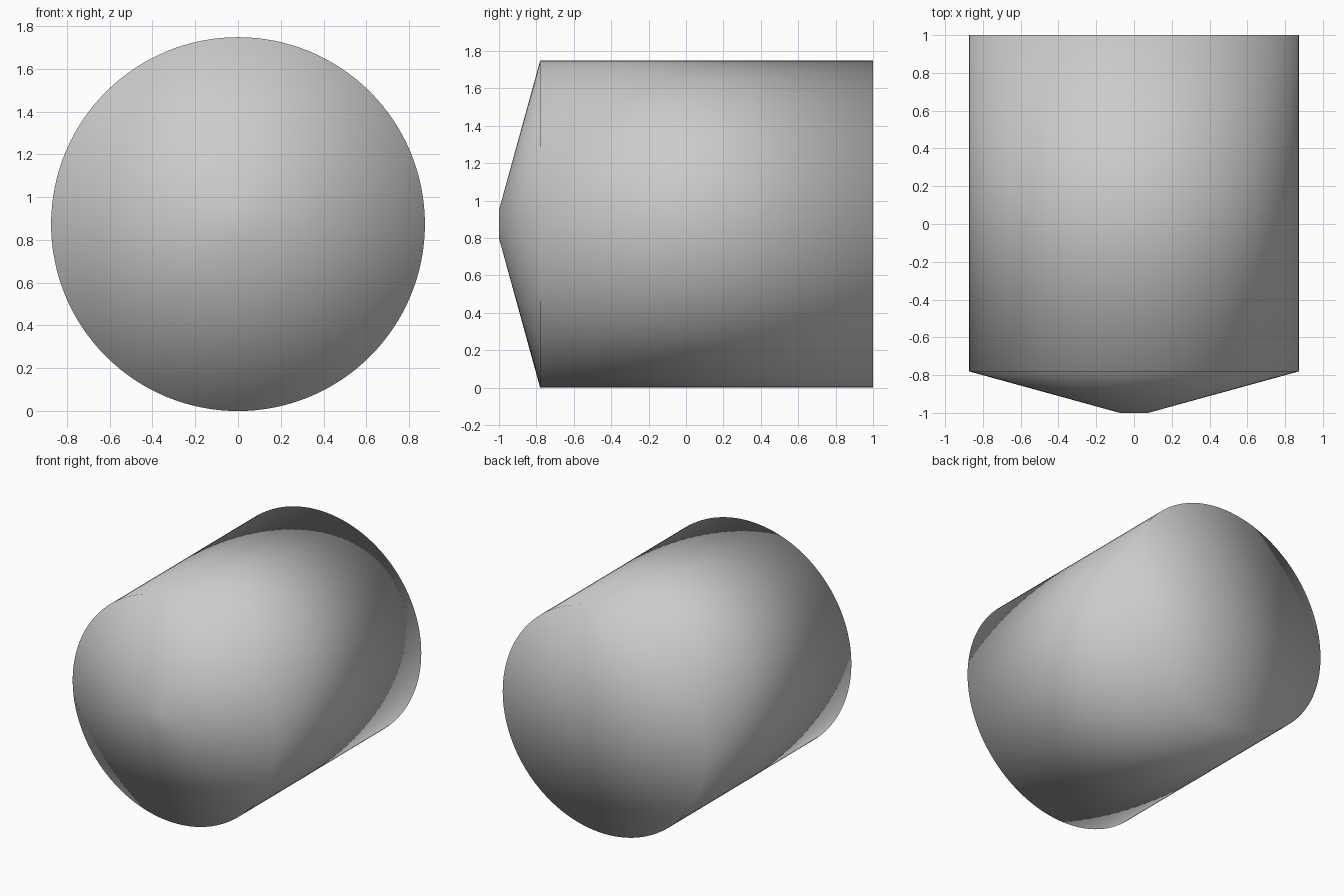
import bpy, bmesh
from math import sin, cos, pi

if "Cube" in bpy.data.objects:
    bpy.data.objects.remove(bpy.data.objects["Cube"])

SEGMENTS = 128
AXIS_Z = 0.874

# Profile along the y axis: (radius, y), from blunt nose tip to flat back
PROFILE = [(0.075, -1.0), (0.874, -0.78), (0.874, 1.0)]


def ring(bm, radius, y):
    angles = [2 * pi * i / SEGMENTS for i in range(SEGMENTS)]
    return [bm.verts.new((radius * cos(a), y, AXIS_Z + radius * sin(a))) for a in angles]


def cap(bm, verts, y):
    centre = bm.verts.new((0, y, AXIS_Z))
    for i, v in enumerate(verts):
        bm.faces.new((v, verts[(i + 1) % SEGMENTS], centre))


bm = bmesh.new()
rings = [ring(bm, r, y) for r, y in PROFILE]

# Cone nose and cylinder wall
for a, b in zip(rings, rings[1:]):
    for i in range(SEGMENTS):
        j = (i + 1) % SEGMENTS
        bm.faces.new((a[i], a[j], b[j], b[i]))

# Small flat tip and flat back
cap(bm, rings[0], PROFILE[0][1])
cap(bm, rings[-1], PROFILE[-1][1])

bmesh.ops.recalc_face_normals(bm, faces=bm.faces)
for f in bm.faces:
    f.smooth = True

mesh = bpy.data.meshes.new("cone_nosed_cylinder")
bm.to_mesh(mesh)
bm.free()
body = bpy.data.objects.new("cone_nosed_cylinder", mesh)
bpy.context.collection.objects.link(body)
